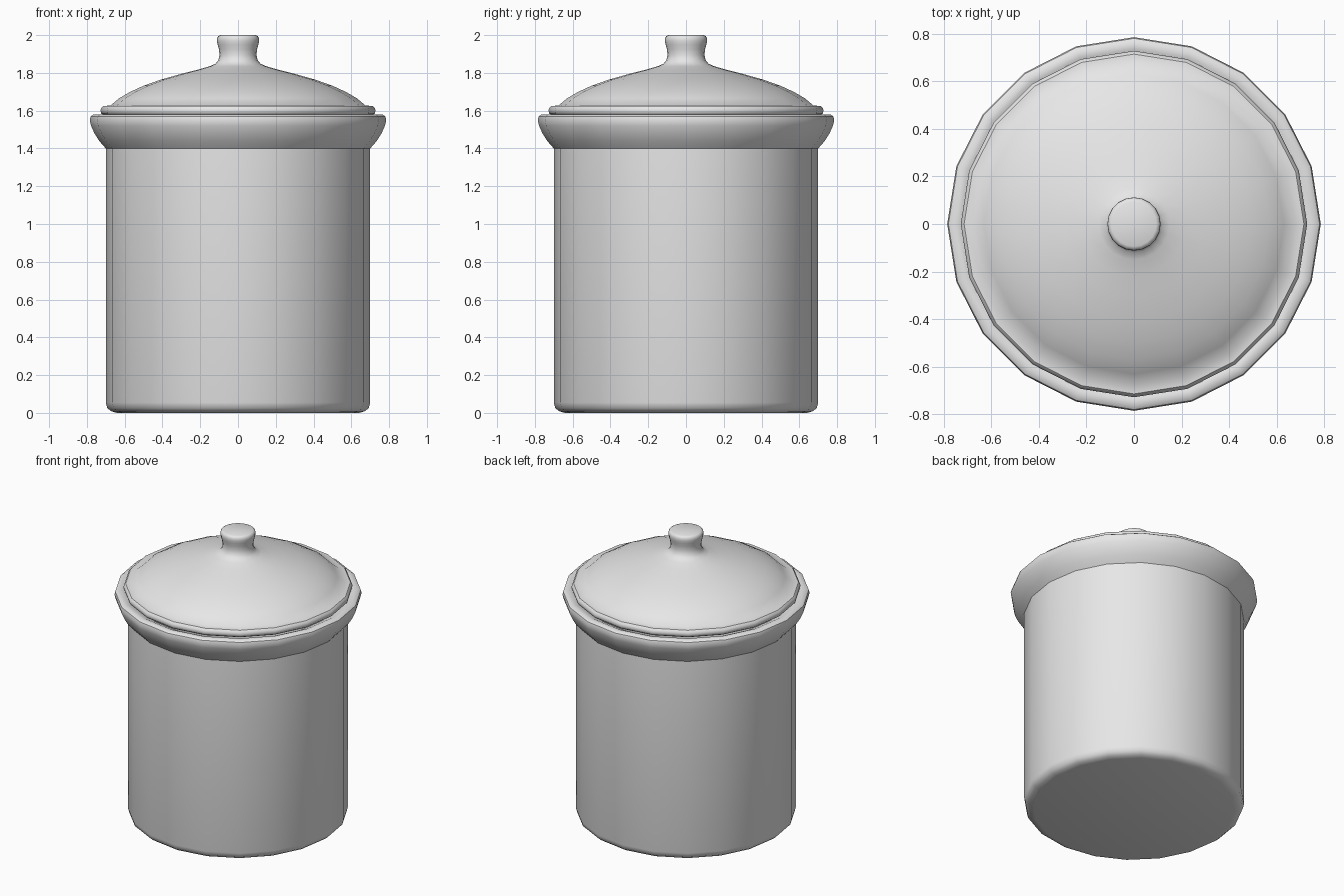
import bpy, math

if "Cube" in bpy.data.objects:
    bpy.data.objects.remove(bpy.data.objects["Cube"])

SIDES = 20

mat = bpy.data.materials.new("light_grey_ceramic")
mat.diffuse_color = (0.8, 0.8, 0.8, 1)
mat.use_nodes = True
mat.node_tree.nodes["Principled BSDF"].inputs["Base Color"].default_value = mat.diffuse_color


def lathe(name, profile):
    """Revolve (radius, height) points, bottom to top, around z."""
    verts, rings = [], []
    for r, z in profile:
        n = 1 if r == 0 else SIDES
        rings.append([len(verts) + i for i in range(n)])
        for i in range(n):
            a = 2 * math.pi * i / SIDES
            verts.append((r * math.cos(a), r * math.sin(a), z))
    faces = []
    for lo, hi in zip(rings, rings[1:]):
        for i in range(SIDES):
            j = (i + 1) % SIDES
            if len(lo) == 1:
                faces.append((lo[0], hi[j], hi[i]))
            elif len(hi) == 1:
                faces.append((lo[i], lo[j], hi[0]))
            else:
                faces.append((lo[i], lo[j], hi[j], hi[i]))
    me = bpy.data.meshes.new(name)
    me.from_pydata(verts, [], faces)
    me.materials.append(mat)
    ob = bpy.data.objects.new(name, me)
    bpy.context.collection.objects.link(ob)
    bpy.ops.object.select_all(action='DESELECT')
    ob.select_set(True)
    bpy.context.view_layer.objects.active = ob
    bpy.ops.object.shade_smooth_by_angle(angle=math.radians(40))
    return ob


# hollow jar with rounded foot and flared rim
lathe("jar_body", [
    (0, 0), (0.64, 0), (0.67, 0.008), (0.692, 0.025), (0.70, 0.055),
    (0.70, 1.40), (0.735, 1.44), (0.76, 1.48), (0.778, 1.52),
    (0.785, 1.55), (0.78, 1.57), (0.765, 1.58), (0.735, 1.578),
    (0.70, 1.56), (0.66, 1.54), (0.65, 1.40), (0.65, 0.06), (0, 0.05)])

# domed lid with rounded flange and knob
lathe("lid", [
    (0, 1.575), (0.71, 1.575), (0.724, 1.585), (0.728, 1.60),
    (0.724, 1.615), (0.714, 1.625), (0.675, 1.627),
    (0.63, 1.665), (0.57, 1.70), (0.50, 1.732), (0.41, 1.764),
    (0.30, 1.795), (0.22, 1.815), (0.15, 1.835), (0.12, 1.848),
    (0.104, 1.868), (0.098, 1.895), (0.101, 1.925), (0.108, 1.95),
    (0.112, 1.97), (0.111, 1.985), (0.105, 1.995), (0.094, 2.0), (0, 2.0)])
